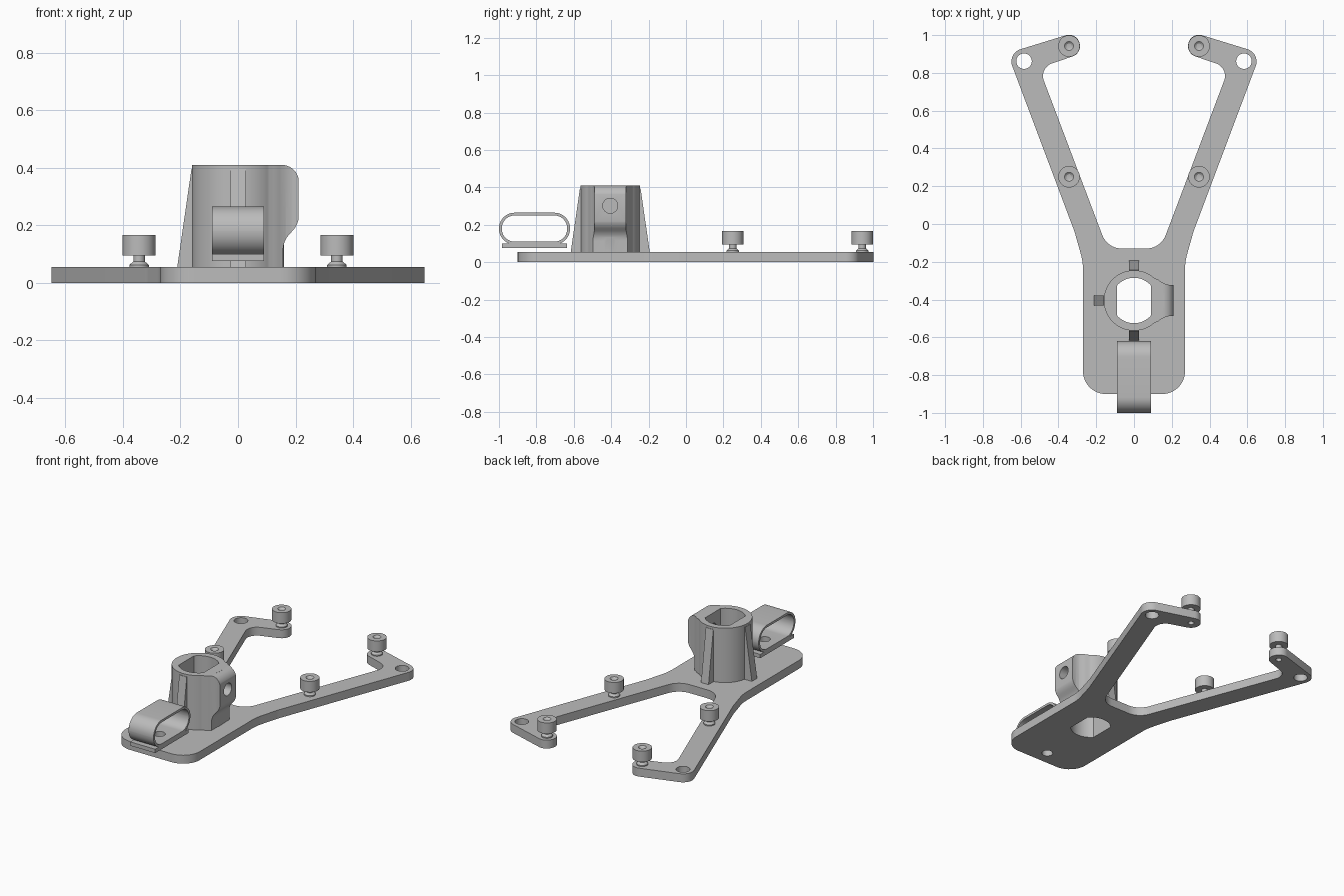
import bpy, bmesh
from math import pi, cos, sin, tan
from mathutils import Vector, Matrix

if "Cube" in bpy.data.objects:
    bpy.data.objects.remove(bpy.data.objects["Cube"], do_unlink=True)

GREY = (0.5, 0.5, 0.5, 1)
grey = bpy.data.materials.new("plain_grey")
grey.use_nodes = True
grey.diffuse_color = GREY
grey.node_tree.nodes["Principled BSDF"].inputs["Base Color"].default_value = GREY

TOP = 0.055          # top of base plate
HUB = -0.405         # y of socket axis
HEIGHT = 0.41        # top of socket


def finish(name, bm):
    bmesh.ops.recalc_face_normals(bm, faces=bm.faces)
    mesh = bpy.data.meshes.new(name)
    bm.to_mesh(mesh)
    bm.free()
    mesh.materials.append(grey)
    ob = bpy.data.objects.new(name, mesh)
    bpy.context.collection.objects.link(ob)
    return ob


def rounded(corners, steps=10):
    """Round each (x, y, radius) corner of a polygon."""
    out = []
    for i, (x, y, r) in enumerate(corners):
        p = Vector((x, y))
        a = (Vector(corners[i - 1][:2]) - p).normalized()
        b = (Vector(corners[(i + 1) % len(corners)][:2]) - p).normalized()
        if r == 0:
            out.append(p)
            continue
        half = a.angle(b) / 2
        centre = p + (a + b).normalized() * r / sin(half)
        start = p + a * r / tan(half) - centre
        end = p + b * r / tan(half) - centre
        sweep = start.angle_signed(end)
        for k in range(steps + 1):
            out.append(centre + Matrix.Rotation(-sweep * k / steps, 2) @ start)
    return out


def prism(name, points, low, high, axis="z"):
    """Extrude a 2D outline along an axis: xy along z, xz along y, yz along x."""
    place = {"z": lambda a, b, t: (a, b, t),
             "y": lambda a, b, t: (a, t, b),
             "x": lambda a, b, t: (t, a, b)}[axis]
    bm = bmesh.new()
    face = bm.faces.new([bm.verts.new(place(p[0], p[1], low)) for p in points])
    side = bmesh.ops.extrude_face_region(bm, geom=[face])["geom"]
    shift = Vector(place(0, 0, high - low))
    bmesh.ops.translate(bm, vec=shift, verts=[v for v in side if isinstance(v, bmesh.types.BMVert)])
    return finish(name, bm)


def circle(x, y, r, n=40):
    return [(x + r * cos(2 * pi * k / n), y + r * sin(2 * pi * k / n)) for k in range(n)]


def combine(ob, tool, operation="DIFFERENCE"):
    mod = ob.modifiers.new("cut", "BOOLEAN")
    mod.operation, mod.solver, mod.object = operation, "EXACT", tool
    bpy.context.view_layer.objects.active = ob
    bpy.ops.object.modifier_apply(modifier=mod.name)
    bpy.data.objects.remove(tool, do_unlink=True)


def drill(ob, x, y, r, axis="z"):
    low, high = (0, 0.4) if axis == "x" else (-0.1, 0.15)
    combine(ob, prism("drill", circle(x, y, r), low, high, axis))


def smooth(ob):
    bpy.ops.object.select_all(action="DESELECT")
    ob.select_set(True)
    bpy.context.view_layer.objects.active = ob
    bpy.ops.object.shade_smooth_by_angle(angle=0.5)


def bore_tool():
    # round bore with flats on both sides
    pts = [(max(-0.09, min(0.09, x)), y) for x, y in circle(0, HUB, 0.12, 96)]
    clean = [p for i, p in enumerate(pts)
             if not (abs(p[0]) == 0.09 and abs(pts[i - 1][0]) == 0.09
                     and abs(pts[(i + 1) % len(pts)][0]) == 0.09)]
    return prism("bore", clean, -0.1, 0.6)


# Forked base plate: half outline, mirrored
half = [(0.27, -0.9, 0.12), (0.27, -0.2, 0.3), (0.315, -0.04, 0.2),
        (0.67, 0.904, 0.068), (0.3075, 1.0155, 0.0575), (0.2705, 0.9055, 0.0575),
        (0.503, 0.827, 0.07), (0.141, -0.13, 0.11)]
outline = half + [(-x, y, r) for x, y, r in reversed(half)]
plate = prism("base_plate", rounded(outline), 0, TOP)
for s in (-1, 1):
    drill(plate, s * 0.582, 0.862, 0.041)
    drill(plate, s * 0.344, 0.942, 0.018)
drill(plate, 0, -0.81, 0.033)
combine(plate, bore_tool())
smooth(plate)

# Side boss: plan outline trimmed by its front profile
flare = [(0.21, 0.083), (0.185, 0.083), (0.165, 0.088), (0.145, 0.098), (0.125, 0.113), (0.105, 0.118)]
plan = [(x, HUB + y) for x, y in flare] + [(x, HUB - y) for x, y in reversed(flare)]
boss = prism("boss", plan, 0.05, HEIGHT)
profile = rounded([(0, 0.04, 0), (0.157, 0.04, 0), (0.157, 0.145, 0.08),
                   (0.212, 0.205, 0.08), (0.212, HEIGHT, 0.06), (0, HEIGHT, 0)])
combine(boss, prism("boss_profile", profile, -0.7, -0.1, "y"), "INTERSECT")

# Socket: tube, boss and three tapered ribs joined, then bored
socket = prism("socket", circle(0, HUB, 0.16, 64), 0.05, HEIGHT)
combine(socket, boss, "UNION")
for turn in (1, 2, 3):
    rib = prism("rib", [(0.135, 0.05), (0.212, 0.05), (0.162, 0.395), (0.135, 0.395)], -0.027, 0.027, "y")
    rib.data.transform(Matrix.Translation((0, HUB, 0)) @ Matrix.Rotation(turn * pi / 2, 4, "Z"))
    combine(socket, rib, "UNION")
combine(socket, bore_tool())
drill(socket, HUB, 0.302, 0.04, "x")
smooth(socket)


# Strap clip: closed loop on a foot
def loop(inset):
    y0, y1, z0, z1 = -1 + inset, -0.62 - inset, 0.095 + inset, 0.265 - inset
    r = 0.084 - inset
    return rounded([(y0, z0, r), (y1, z0, r), (y1, z1, r), (y0, z1, r)])


clip = prism("strap_clip", loop(0), -0.09, 0.09, "x")
foot = [(-0.983, 0.075), (-0.637, 0.075), (-0.637, 0.1), (-0.983, 0.1)]
combine(clip, prism("foot", foot, -0.09, 0.09, "x"), "UNION")
combine(clip, prism("opening", loop(0.015), -0.2, 0.2, "x"))
drill(clip, 0, -0.81, 0.035)
smooth(clip)

# Thumb screws: lathed profile at four places
screw = [(0, 0.05), (0.034, 0.05), (0.034, 0.062), (0.02, 0.074), (0.02, 0.095),
         (0.057, 0.095), (0.057, 0.166), (0.024, 0.166), (0.014, 0.158), (0, 0.156)]
for side, s in (("left", 1), ("right", -1)):
    for place, y in (("front", 0.25), ("back", 0.942)):
        bm = bmesh.new()
        vs = [bm.verts.new((r, 0, z)) for r, z in screw]
        es = [bm.edges.new(pair) for pair in zip(vs, vs[1:])]
        bmesh.ops.spin(bm, geom=vs + es, cent=(0, 0, 0), axis=(0, 0, 1), angle=2 * pi, steps=40)
        bmesh.ops.remove_doubles(bm, verts=bm.verts, dist=1e-5)
        bmesh.ops.translate(bm, vec=(s * 0.344, y, 0), verts=bm.verts)
        smooth(finish(f"{place}_{side}_thumb_screw", bm))
